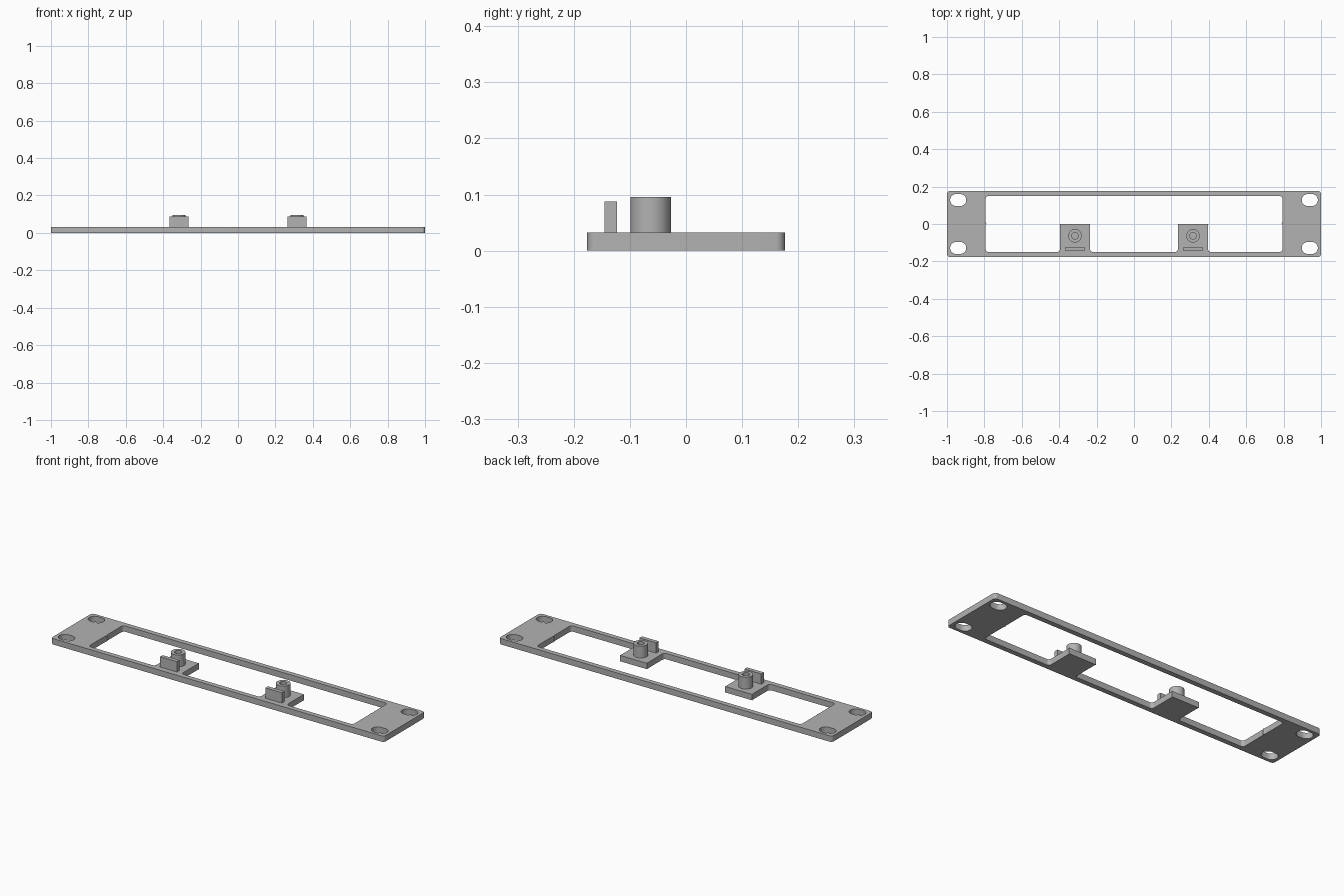
import bpy, bmesh, math

cube = bpy.data.objects.get("Cube")
if cube:
    bpy.data.objects.remove(cube, do_unlink=True)

grey = bpy.data.materials.new("plain grey")
grey.use_nodes = True
GREY = (0.45, 0.45, 0.45, 1)
grey.diffuse_color = GREY
grey.node_tree.nodes["Principled BSDF"].inputs["Base Color"].default_value = GREY

THICK = 0.032
TAB_X, TAB_HALF = 0.3155, 0.08
OPEN_X, OPEN_Y = 0.794, 0.149
FILLET = 0.016


def rounded_outline(x0, x1, y0, y1, r, steps=8):
    """Counter-clockwise outline of a rectangle with round corners."""
    corners = [(x1 - r, y1 - r), (x0 + r, y1 - r), (x0 + r, y0 + r), (x1 - r, y0 + r)]
    return [(cx + r * math.cos(a), cy + r * math.sin(a))
            for i, (cx, cy) in enumerate(corners)
            for a in [(i + s / steps) * math.pi / 2 for s in range(steps + 1)]]


def circle_outline(cx, cy, r, count=40):
    return [(cx + r * math.cos(math.tau * i / count), cy + r * math.sin(math.tau * i / count))
            for i in range(count)]


def prism(name, outline, z0, z1):
    """Extrude an outline from z0 to z1."""
    bm = bmesh.new()
    base = bm.faces.new([bm.verts.new((x, y, z0)) for x, y in outline])
    top = bmesh.ops.extrude_face_region(bm, geom=[base])["geom"]
    bmesh.ops.translate(bm, vec=(0, 0, z1 - z0),
                        verts=[v for v in top if isinstance(v, bmesh.types.BMVert)])
    bmesh.ops.remove_doubles(bm, verts=bm.verts, dist=1e-5)
    bmesh.ops.recalc_face_normals(bm, faces=bm.faces)
    mesh = bpy.data.meshes.new(name)
    bm.to_mesh(mesh)
    bm.free()
    mesh.materials.append(grey)
    obj = bpy.data.objects.new(name, mesh)
    bpy.context.collection.objects.link(obj)
    return obj


def activate(obj):
    bpy.ops.object.select_all(action="DESELECT")
    obj.select_set(True)
    bpy.context.view_layer.objects.active = obj


def cut(obj, outline, z0, z1):
    """Subtract a prism from an object."""
    cutter = prism("cutter", outline, z0, z1)
    cutter.hide_render = True
    mod = obj.modifiers.new("cut", "BOOLEAN")
    mod.operation, mod.solver, mod.object = "DIFFERENCE", "EXACT", cutter
    activate(obj)
    bpy.ops.object.modifier_apply(modifier=mod.name)
    bpy.data.objects.remove(cutter, do_unlink=True)


def smooth(obj):
    activate(obj)
    bpy.ops.object.shade_smooth_by_angle(angle=math.radians(30))


# Face plate with its back opening and three front openings between the tabs
plate = prism("face_plate", rounded_outline(-1, 1, -0.176, 0.176, FILLET), 0, THICK)
openings = [(-OPEN_X, OPEN_X, 0, OPEN_Y),
            (-OPEN_X, -TAB_X - TAB_HALF, -OPEN_Y, 0.008),
            (-TAB_X + TAB_HALF, TAB_X - TAB_HALF, -OPEN_Y, 0.008),
            (TAB_X + TAB_HALF, OPEN_X, -OPEN_Y, 0.008)]
for x0, x1, y0, y1 in openings:
    cut(plate, rounded_outline(x0, x1, y0, y1, FILLET), -0.1, 0.1)

# Mounting slots in the four corners
for sx in (-1, 1):
    for sy in (-1, 1):
        x, y = 0.94 * sx, 0.128 * sy
        cut(plate, rounded_outline(x - 0.043, x + 0.043, y - 0.032, y + 0.032, 0.0319), -0.1, 0.1)
smooth(plate)

# Hollow standoff and upright fin on each tab
for side, x in (("right", -TAB_X), ("left", TAB_X)):
    post = prism(side + "_standoff", circle_outline(x, -0.063, 0.036), THICK - 0.004, 0.096)
    cut(post, circle_outline(x, -0.063, 0.018, 32), THICK, 0.2)
    smooth(post)
    fin = [(x - 0.05, -0.145), (x + 0.05, -0.145), (x + 0.05, -0.123), (x - 0.05, -0.123)]
    prism(side + "_fin", fin, THICK - 0.004, 0.088)
